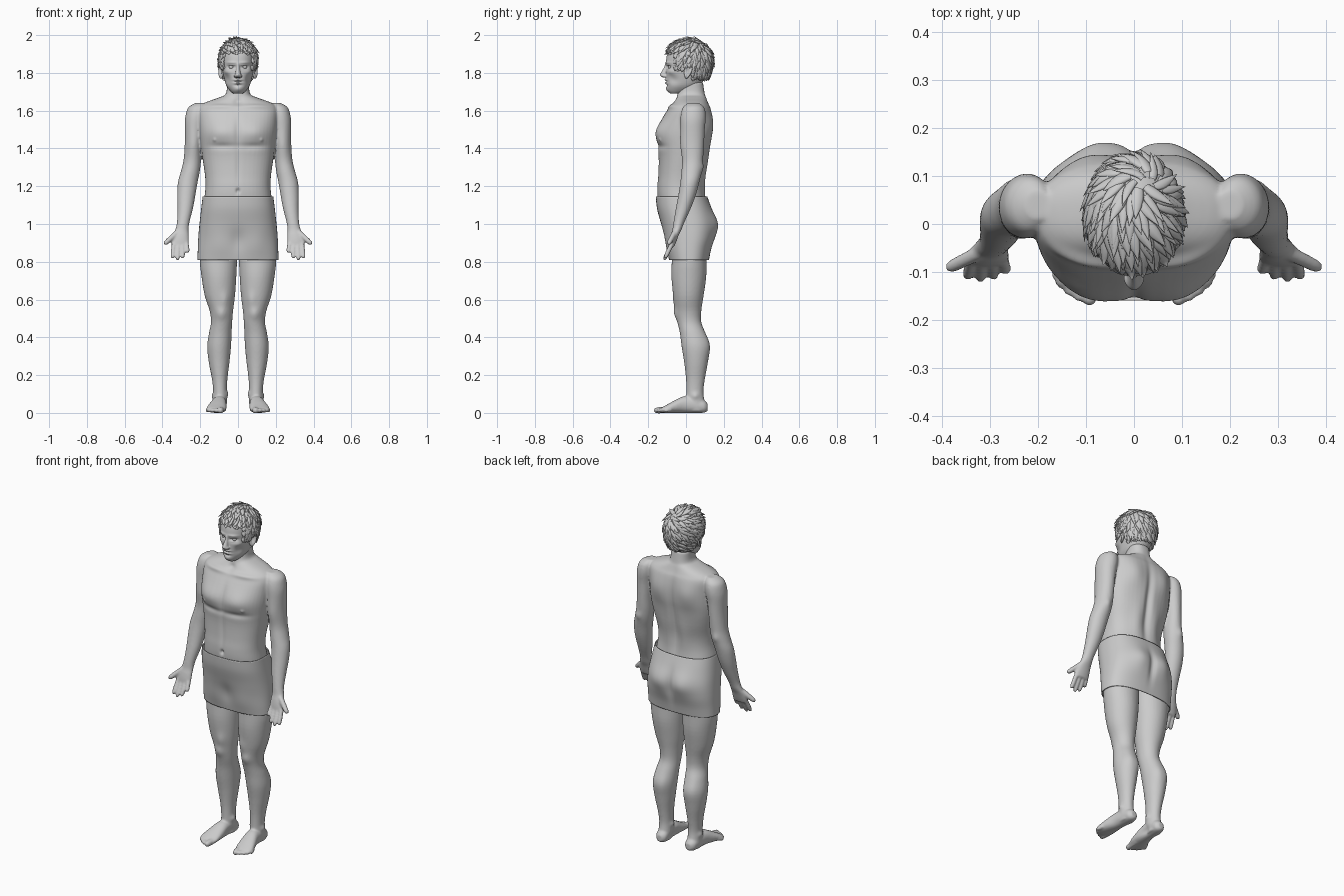
import bpy, bmesh, math, random
from mathutils import Vector

random.seed(4)


def make_object(name, bm):
    bmesh.ops.recalc_face_normals(bm, faces=bm.faces[:])
    me = bpy.data.meshes.new(name)
    bm.to_mesh(me)
    bm.free()
    ob = bpy.data.objects.new(name, me)
    bpy.context.collection.objects.link(ob)
    smooth(ob)
    return ob


def smooth(ob):
    ob.data.polygons.foreach_set("use_smooth", [True] * len(ob.data.polygons))


def spline(rows, steps=4):
    out = []
    for i in range(len(rows) - 1):
        a, b, c, d = rows[max(i - 1, 0)], rows[i], rows[i + 1], rows[min(i + 2, len(rows) - 1)]
        for k in range(steps):
            t = k / steps
            out.append([0.5 * (2 * q + (r - p) * t + (2 * p - 5 * q + 4 * r - s) * t * t
                               + (3 * q - p - 3 * r + s) * t ** 3) for p, q, r, s in zip(a, b, c, d)])
    return out + [list(rows[-1])]


def loft(bm, rows, normal=(0, 0, 1), e=2.0, n=36, mirror=1, cap=True):
    """Skin rows of (x, y, z, half width, half depth) lying across the normal."""
    nrm = Vector(normal).normalized()
    u = (Vector((1, 0, 0)) - nrm * nrm.x).normalized()
    v = nrm.cross(u)
    rings = []
    for x, y, z, a, b in spline(rows):
        ring = []
        for i in range(n):
            t = 2 * math.pi * i / n
            c, s = math.cos(t), math.sin(t)
            p = Vector((x, y, z)) + u * a * math.copysign(abs(c) ** (2 / e), c) \
                + v * b * math.copysign(abs(s) ** (2 / e), s)
            ring.append(bm.verts.new((p.x * mirror, p.y, p.z)))
        rings.append(ring)
    for r, q in zip(rings, rings[1:]):
        for i in range(n):
            bm.faces.new((r[i], r[(i + 1) % n], q[(i + 1) % n], q[i]))
    if cap:
        bm.faces.new(rings[0])
        bm.faces.new(rings[-1])


def profile(rows):
    return [(0, (f + b) / 2, z, rx, (b - f) / 2) for z, rx, f, b in rows]


def digit(bm, p0, p1, r, mirror):
    p0, p1 = Vector(p0), Vector(p1)
    rows = [(*p0.lerp(p1, t), r * k, r * k) for t, k in
            ((0, 1), (0.45, 1), (0.8, 0.92), (0.94, 0.7), (1, 0.25))]
    loft(bm, rows, p1 - p0, n=14, mirror=mirror)


def fuse(ob, voxel, iterations):
    m = ob.modifiers.new("fuse", 'REMESH')
    m.mode, m.voxel_size = 'VOXEL', voxel
    m = ob.modifiers.new("soften", 'SMOOTH')
    m.factor, m.iterations = 0.5, iterations
    dg = bpy.context.evaluated_depsgraph_get()
    me = bpy.data.meshes.new_from_object(ob.evaluated_get(dg))
    ob.modifiers.clear()
    ob.data = me
    smooth(ob)


def sculpt(ob, bumps):
    """Push vertices near (x, y, z) within radii by a vector; off-centre bumps are mirrored."""
    for x, y, z, a, b, c, px, py, pz in bumps:
        for s in ((1, -1) if x else (1,)):
            for v in ob.data.vertices:
                co = v.co
                dz = (co.z - z) / c
                if abs(dz) > 2.3:
                    continue
                d = dz * dz + ((co.x - s * x) / a) ** 2 + ((co.y - y) / b) ** 2
                if d < 5.3:
                    w = math.exp(-d)
                    v.co = (co.x + s * px * w, co.y + py * w, co.z + pz * w)


# Body: torso, arms, hands, legs and feet fused into one skin
bm = bmesh.new()
loft(bm, profile([
    (1.75, .058, -.03, .09), (1.69, .064, -.045, .1), (1.67, .1, -.05, .107), (1.64, .18, -.07, .118),
    (1.61, .208, -.095, .13), (1.55, .207, -.128, .138), (1.48, .203, -.148, .138), (1.42, .196, -.15, .13),
    (1.34, .186, -.145, .117), (1.26, .175, -.147, .1), (1.2, .172, -.152, .097), (1.14, .178, -.15, .103),
    (1.05, .19, -.135, .12), (.97, .195, -.11, .125), (.91, .185, -.08, .105)]), e=2.35, n=48)
leg = [(.1, .02, .95, .094, .095), (.104, .017, .82, .099, .092), (.101, .015, .72, .092, .092),
       (.096, .013, .62, .08, .08), (.088, .013, .54, .062, .068), (.087, .018, .48, .056, .063),
       (.094, .035, .42, .06, .067), (.1, .05, .35, .063, .073), (.1, .053, .27, .055, .063),
       (.097, .05, .18, .041, .05), (.095, .047, .11, .036, .045), (.095, .05, .05, .038, .05),
       (.095, .055, .008, .034, .048)]
foot = [(.095, .115, .03, .015, .018), (.095, .095, .034, .033, .033), (.097, .04, .042, .037, .042),
        (.1, -.01, .044, .04, .044), (.108, -.06, .033, .048, .033), (.115, -.1, .022, .052, .022),
        (.117, -.128, .015, .046, .014)]
arm = [(.2, .04, 1.64, .025, .03), (.214, .04, 1.617, .046, .056), (.221, .038, 1.57, .05, .067),
       (.23, .035, 1.5, .049, .064), (.235, .035, 1.42, .047, .06), (.241, .035, 1.34, .047, .055),
       (.252, .03, 1.28, .05, .054), (.266, .02, 1.22, .052, .05), (.274, .005, 1.15, .048, .046),
       (.28, -.015, 1.08, .041, .039), (.29, -.037, 1.01, .033, .029), (.297, -.048, .97, .035, .024),
       (.303, -.06, .94, .042, .021), (.306, -.07, .905, .046, .018), (.307, -.076, .88, .043, .014)]
for s in (1, -1):
    loft(bm, leg, mirror=s)
    loft(bm, foot, (0, -1, 0), e=2.2, mirror=s)
    loft(bm, arm, mirror=s)
    for x0, x1, tip, r in ((.087, .094, -.17, .0175), (.111, .117, -.162, .0125), (.127, .136, -.15, .012),
                           (.141, .151, -.135, .0115), (.153, .165, -.115, .011)):
        digit(bm, (x0, -.08, .018), (x1, tip, .012), r, s)
    for x0, x1, y, z in ((.274, .266, -.1, .848), (.294, .292, -.112, .818),
                         (.316, .32, -.117, .808), (.338, .348, -.112, .818)):
        digit(bm, (x0, -.07, .905), (x1, y, z), .0122, s)
    digit(bm, (.322, -.06, .955), (.39, -.093, .893), .0145, s)
body = make_object("body", bm)
fuse(body, .006, 3)

# Muscles and hollows of the trunk
sculpt(body, [
    (.095, -.14, 1.49, .085, .08, .055, 0, -.02, 0), (.09, -.15, 1.412, .08, .06, .016, 0, .008, 0),
    (0, -.15, 1.49, .016, .06, .08, 0, .008, 0), (0, -.15, 1.3, .012, .06, .1, 0, .005, 0),
    (0, -.15, 1.175, .009, .05, .012, 0, .014, 0), (.1, -.08, 1.622, .08, .05, .012, 0, -.008, .004),
    (.125, -.15, 1.445, .008, .05, .008, 0, -.006, 0), (0, -.06, 1.645, .022, .04, .02, 0, .012, 0),
    (0, .13, 1.36, .02, .07, .2, 0, -.016, 0), (.1, .12, 1.53, .06, .06, .075, 0, .014, 0),
    (.16, .06, 1.42, .05, .08, .09, .006, .004, 0), (.06, .1, 1.25, .035, .05, .1, 0, .008, 0)])
# Muscles and joints of the limbs
sculpt(body, [
    (.26, .03, 1.56, .05, .08, .06, .008, 0, 0), (.235, -.02, 1.42, .04, .04, .06, 0, -.006, 0),
    (.255, .085, 1.3, .02, .03, .025, 0, .006, 0), (.088, -.05, .525, .03, .04, .032, 0, -.01, 0),
    (.07, -.045, .6, .025, .04, .04, 0, -.008, 0), (.07, .11, .36, .03, .05, .06, 0, .006, 0),
    (.125, .11, .38, .03, .05, .06, 0, .006, 0), (.133, .05, .09, .016, .02, .016, .008, 0, 0),
    (.058, .04, .1, .016, .02, .016, -.008, 0, 0), (.06, .02, .03, .03, .04, .02, .01, 0, 0)])

# Head with neck overlap and nose
bm = bmesh.new()
loft(bm, profile([
    (1.69, .024, -.082, -.03), (1.705, .042, -.096, .03), (1.735, .063, -.102, .075),
    (1.78, .076, -.106, .105), (1.82, .083, -.106, .12), (1.87, .087, -.105, .126), (1.91, .084, -.095, .12),
    (1.94, .068, -.066, .1), (1.96, .035, -.025, .06)]), e=2.2, n=48)
loft(bm, [(0, -.098, 1.85, .009, .012), (0, -.106, 1.82, .01, .016), (0, -.115, 1.797, .014, .021),
          (0, -.116, 1.785, .018, .021), (0, -.108, 1.775, .014, .014)], n=20)
head = make_object("head", bm)
fuse(head, .003, 4)
sculpt(head, [
    (.034, -.095, 1.832, .021, .03, .013, 0, .014, 0), (.038, -.1, 1.853, .028, .03, .008, 0, -.006, 0),
    (.034, -.095, 1.842, .018, .03, .004, 0, -.006, -.002), (.034, -.095, 1.821, .016, .03, .004, 0, -.004, 0),
    (.014, -.112, 1.783, .008, .014, .008, .005, 0, 0), (0, -.11, 1.763, .02, .03, .006, 0, -.009, 0),
    (0, -.11, 1.746, .018, .03, .006, 0, -.009, 0), (0, -.11, 1.7545, .025, .03, .003, 0, .006, 0),
    (0, -.1, 1.734, .02, .03, .005, 0, .004, 0), (0, -.1, 1.715, .022, .03, .014, 0, -.007, 0),
    (.06, -.075, 1.765, .02, .04, .024, -.005, .005, 0), (.06, -.08, 1.805, .024, .03, .015, .004, -.004, 0)])

# Eyes and ears
for s, side in ((1, "left"), (-1, "right")):
    bm = bmesh.new()
    bmesh.ops.create_uvsphere(bm, u_segments=20, v_segments=14, radius=.0135)
    bmesh.ops.translate(bm, verts=bm.verts[:], vec=(.034 * s, -.080, 1.831))
    make_object(side + "_eye", bm)
    bm = bmesh.new()
    bmesh.ops.create_uvsphere(bm, u_segments=32, v_segments=20, radius=1)
    for v in bm.verts:
        x, y, z = v.co
        hollow = .014 * math.exp(-((y + .25) / .5) ** 2 - ((z - .1) / .55) ** 2) if x > 0 else 0
        w = .02 + .006 * z
        v.co = (s * (.09 + .012 * x + .008 * y - hollow), .01 + w * y + .008 * z, 1.805 + .035 * z)
    make_object(side + "_ear", bm)

# Hair: a cap under overlapping swept locks
C = Vector((0, .018, 1.87))


def scalp(d, lift=0):
    rz = .107 if d.z > 0 else .16
    k = 1 / math.sqrt((d.x / .097) ** 2 + (d.y / .122) ** 2 + (d.z / rz) ** 2)
    return C + d * k + d.normalized() * lift


def in_hair(p):
    y = p.y
    limit = 1.91 if y < -.055 else 1.825 if y < -.01 else 1.84 if y < .035 else 1.77
    return p.z > limit


bm = bmesh.new()
bmesh.ops.create_uvsphere(bm, u_segments=48, v_segments=40, radius=1)
for v in bm.verts:
    v.co = scalp(v.co.copy())
bmesh.ops.delete(bm, geom=[v for v in bm.verts if not in_hair(v.co)], context='VERTS')
make_object("hair_cap", bm)

bm = bmesh.new()
crown = Vector((.02, .09, 1.96))
N = 420
for i in range(N):
    h = 1 - 1.75 * (i + .5) / N
    a = i * 2.39996
    r = math.sqrt(1 - h * h)
    p = scalp(Vector((r * math.cos(a), r * math.sin(a), h)))
    if not in_hair(p):
        continue
    swirl = random.uniform(.3, 1.1)
    rise = random.uniform(.004, .016) + (.007 if p.z > 1.94 else 0)
    width = random.uniform(.009, .015)
    rings = []
    for k in range(8):
        t = k / 7
        nrm = (p - C).normalized()
        flow = p - crown
        flow = (flow - nrm * flow.dot(nrm)).normalized()
        flow = (flow + nrm.cross(flow) * swirl * (1 - .6 * t)).normalized()
        side = nrm.cross(flow)
        w = width * (math.sin(math.pi * min(1, .25 + .75 * t)) + .04)
        c = p + nrm * (.001 + rise * t * t)
        rings.append([bm.verts.new(c + side * w * math.cos(j * math.pi / 4)
                                   + nrm * w * .5 * math.sin(j * math.pi / 4)) for j in range(8)])
        q = scalp(p + flow * .009 - C)
        if in_hair(q):
            p = q
        else:
            p = p + flow * .003
    for q0, q1 in zip(rings, rings[1:]):
        for j in range(8):
            bm.faces.new((q0[j], q0[(j + 1) % 8], q1[(j + 1) % 8], q1[j]))
make_object("hair_locks", bm)

# Shorts: open tube around hips and both thighs
bm = bmesh.new()
loft(bm, profile([
    (1.145, .187, -.16, .113), (1.08, .195, -.153, .135), (1.0, .204, -.132, .155), (.93, .21, -.113, .15),
    (.86, .213, -.1, .132), (.81, .214, -.09, .122)]), e=2.5, n=96, cap=False)
bmesh.ops.subdivide_edges(bm, edges=bm.edges[:], cuts=1, use_grid_fill=True)
shorts = make_object("shorts", bm)
sculpt(shorts, [(.075, .15, 1.0, .06, .06, .07, 0, .018, 0), (0, .15, .97, .018, .07, .08, 0, -.014, 0),
                (.1, -.1, .9, .06, .05, .08, 0, -.006, 0), (0, -.12, .91, .035, .06, .06, 0, .008, 0)])
m = shorts.modifiers.new("cloth", 'SOLIDIFY')
m.thickness = .005
